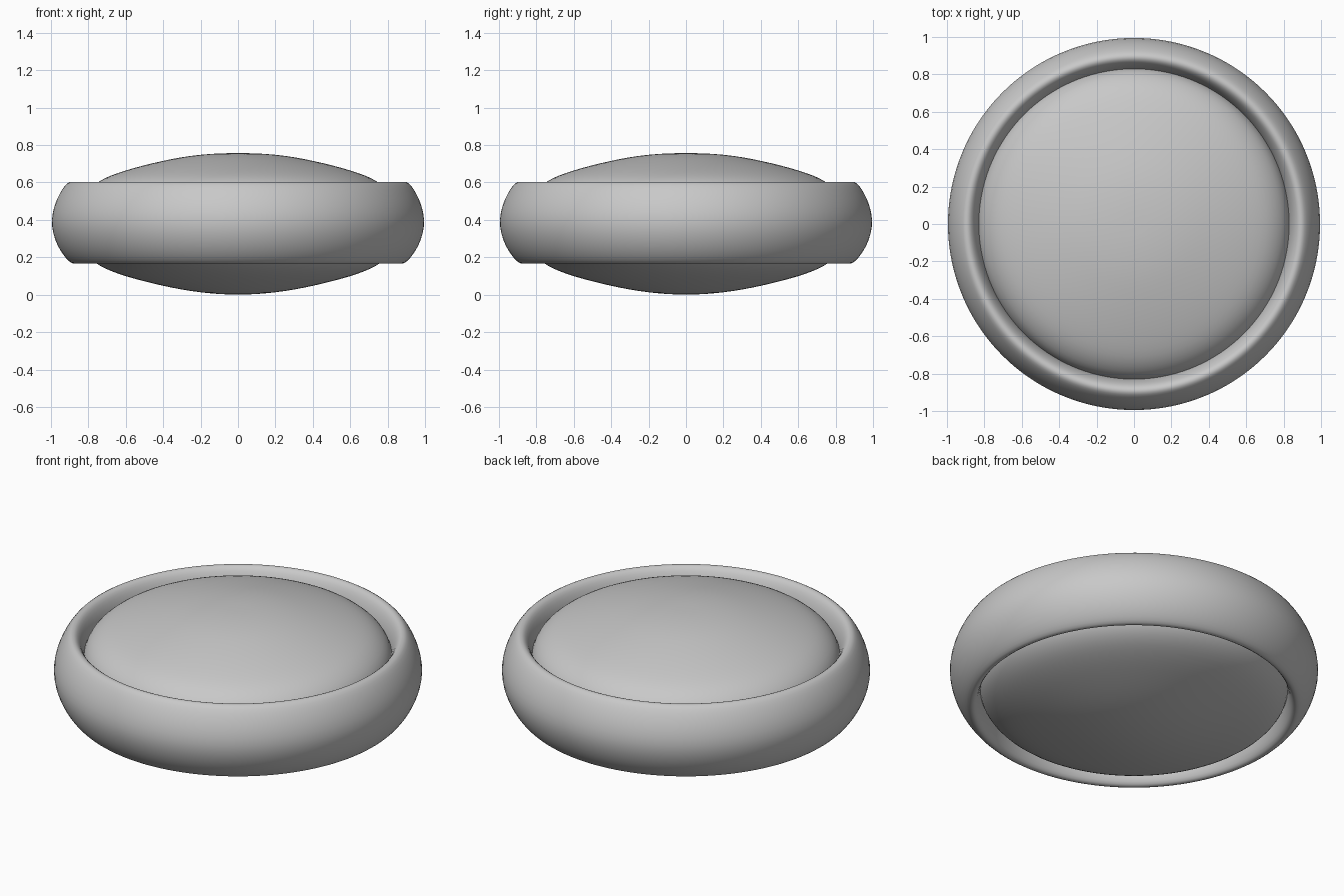
import bpy, bmesh, math

default = bpy.data.objects.get("Cube")
if default:
    bpy.data.objects.remove(default, do_unlink=True)

# Single plain grey clay colour
clay = bpy.data.materials.new("clay_grey")
clay.use_nodes = True
tone = (0.58, 0.58, 0.58, 1)
clay.diffuse_color = tone
shader = clay.node_tree.nodes["Principled BSDF"]
shader.inputs["Base Color"].default_value = tone
shader.inputs["Roughness"].default_value = 0.8


def lathe(name, profile, closed=False, steps=96):
    """Turn an (r, z) profile round the z axis into a smooth solid."""
    bm = bmesh.new()
    verts = [bm.verts.new((r, 0, z)) for r, z in profile]
    for a, b in zip(verts, verts[1:]):
        bm.edges.new((a, b))
    if closed:
        bm.edges.new((verts[-1], verts[0]))
    bmesh.ops.spin(bm, geom=bm.verts[:] + bm.edges[:], cent=(0, 0, 0),
                   axis=(0, 0, 1), angle=math.tau, steps=steps)
    bmesh.ops.remove_doubles(bm, verts=bm.verts[:], dist=0.0005)
    bmesh.ops.recalc_face_normals(bm, faces=bm.faces[:])
    for f in bm.faces:
        f.smooth = True
    mesh = bpy.data.meshes.new(name)
    bm.to_mesh(mesh)
    bm.free()
    mesh.materials.append(clay)
    obj = bpy.data.objects.new(name, mesh)
    bpy.context.collection.objects.link(obj)
    sub = obj.modifiers.new("soften", "SUBSURF")
    sub.levels = sub.render_levels = 1
    return obj


# Outer band: bulging outside, rounded lips, hollow inner wall
lathe("outer_band", [
    (0.82, 0.38), (0.825, 0.49), (0.842, 0.545), (0.86, 0.583),
    (0.88, 0.603), (0.903, 0.605), (0.925, 0.586), (0.952, 0.546),
    (0.982, 0.482), (1.0, 0.40), (0.99, 0.325), (0.965, 0.26),
    (0.935, 0.212), (0.905, 0.178), (0.882, 0.164), (0.86, 0.17),
    (0.842, 0.20), (0.825, 0.27)], closed=True)

# Domed filling, swelling out above and below the band
lathe("domed_core", [
    (0, 0.757), (0.1, 0.756), (0.2, 0.749), (0.3, 0.736), (0.4, 0.716),
    (0.5, 0.693), (0.6, 0.665), (0.68, 0.638), (0.74, 0.61), (0.79, 0.57),
    (0.82, 0.53), (0.84, 0.47), (0.845, 0.38), (0.84, 0.29), (0.825, 0.235),
    (0.79, 0.19), (0.74, 0.154), (0.68, 0.126), (0.6, 0.098), (0.5, 0.071),
    (0.4, 0.047), (0.3, 0.027), (0.2, 0.012), (0.1, 0.003), (0, 0)])
